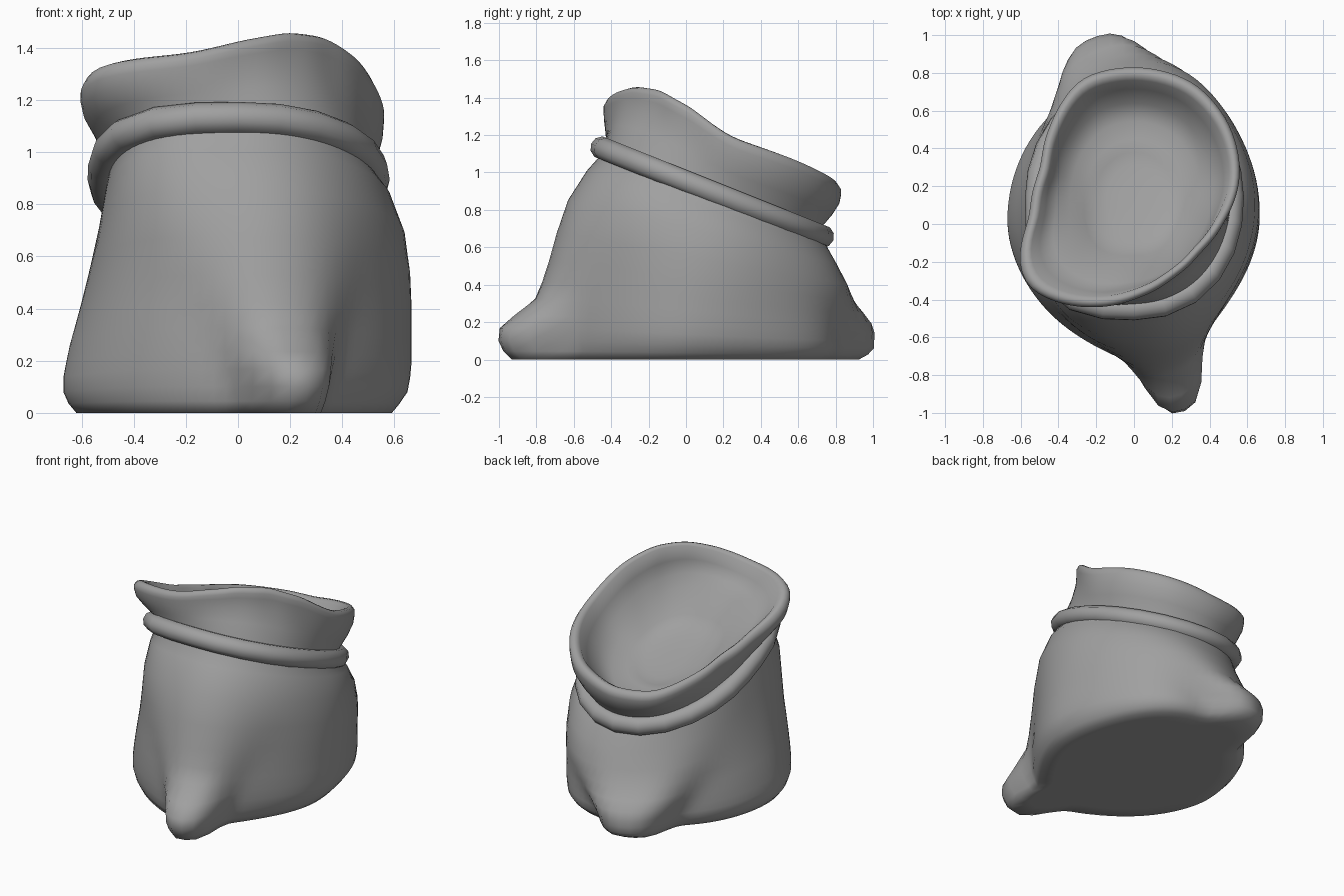
import bpy, bmesh, math
from mathutils import Vector

cube = bpy.data.objects.get("Cube")
if cube:
    bpy.data.objects.remove(cube, do_unlink=True)

SEG = 96
ANGLES = [2 * math.pi * i / SEG - math.pi for i in range(SEG)]
NECK_Y = 0.14

cloth = bpy.data.materials.new("grey cloth")
cloth.use_nodes = True
GREY = (0.35, 0.35, 0.35, 1)
cloth.diffuse_color = GREY
cloth.node_tree.nodes["Principled BSDF"].inputs["Base Color"].default_value = GREY


def neck_plane(y):
    """Height of the tilted plane where the sack is tied."""
    return 0.895 - 0.4 * (y - NECK_Y)


def lobe(a, centre, width, power):
    d = abs((a - centre + math.pi) % (2 * math.pi) - math.pi)
    return math.exp(-(d / width) ** power)


def outline(u, left, right, front, back, front_lobe=0, back_lobe=0):
    """Four joined quarter ovals with pinched corners front and back."""
    cy = NECK_Y * u
    spread = 1.2 * u * u
    pts = []
    for a in ANGLES:
        c, s = math.cos(a), math.sin(a)
        rx = right if c > 0 else left
        ry = back - cy if s > 0 else front + cy
        # Front quarters go from flat near the floor to full at the neck
        power = 2 if s > 0 else 1.8 + (0.4 if c > 0 else 1.2) * u * u
        r = (abs(c / rx) ** power + abs(s / ry) ** power) ** (-1 / power)
        skirt = 0.07 * lobe(a, -1.32, 0.4, 2) + 0.08 * lobe(a, 1.25, 0.5, 2)
        r += skirt * (1 - u ** 3)
        # Corners widen into soft ridges higher up
        r += front_lobe * lobe(a, -1.32 - 0.2 * u * u, 0.175 + spread, 3)
        r += back_lobe * lobe(a, 1.79, 0.23 + spread, 3)
        pts.append(Vector((r * c, cy + r * s, 0)))
    return pts


def smooth_outline(points, passes):
    """Resample a few outline points by angle around the neck centre."""
    keys = sorted((math.atan2(y - NECK_Y, x), math.hypot(x, y - NECK_Y), z)
                  for x, y, z in points)
    first, last = keys[0], keys[-1]
    turn = 2 * math.pi
    keys = [(last[0] - turn, *last[1:])] + keys + [(first[0] + turn, *first[1:])]
    vals = []
    for a in ANGLES:
        for p, q in zip(keys, keys[1:]):
            if p[0] <= a <= q[0]:
                t = (a - p[0]) / (q[0] - p[0])
                vals.append(Vector((p[1], p[2])).lerp(Vector((q[1], q[2])), t))
                break
    for _ in range(passes):
        vals = [(vals[i - 1] + vals[i] * 2 + vals[(i + 1) % SEG]) / 4 for i in range(SEG)]
    return [Vector((v.x * math.cos(a), NECK_Y + v.x * math.sin(a), v.y))
            for a, v in zip(ANGLES, vals)]


def loft(name, rings, closed=False):
    """Skin a stack of rings; cap the ends unless the stack loops."""
    bm = bmesh.new()
    rows = [[bm.verts.new(p) for p in ring] for ring in rings]
    pairs = list(zip(rows, rows[1:]))
    if closed:
        pairs.append((rows[-1], rows[0]))
    for low, high in pairs:
        n = len(low)
        for i in range(n):
            j = (i + 1) % n
            bm.faces.new((low[i], low[j], high[j], high[i]))
    if not closed:
        bm.faces.new(rows[0][::-1])
        bm.faces.new(rows[-1])
    bmesh.ops.recalc_face_normals(bm, faces=bm.faces)
    mesh = bpy.data.meshes.new(name)
    bm.to_mesh(mesh)
    bm.free()
    mesh.materials.append(cloth)
    obj = bpy.data.objects.new(name, mesh)
    bpy.context.collection.objects.link(obj)
    bpy.ops.object.select_all(action='DESELECT')
    obj.select_set(True)
    bpy.context.view_layer.objects.active = obj
    bpy.ops.object.shade_smooth_by_angle(angle=math.radians(80))


# Tied neck
neck = outline(1, 0.49, 0.51, 0.43, 0.71)
for p in neck:
    p.z = neck_plane(p.y)

# Bulging body: height share, left, right, front, back, front and back corner
BODY = [
    (0.00, .62, .59, .65, .71, .25, .20),
    (0.04, .65, .62, .67, .74, .275, .22),
    (0.09, .67, .65, .68, .76, .29, .23),
    (0.15, .67, .66, .68, .76, .28, .23),
    (0.21, .66, .665, .68, .76, .20, .23),
    (0.29, .645, .665, .67, .76, .09, .21),
    (0.37, .625, .665, .66, .76, .06, .16),
    (0.47, .60, .665, .64, .765, .045, .095),
    (0.60, .57, .66, .62, .77, .03, .05),
    (0.76, .535, .64, .585, .76, .015, .015),
    (0.90, .51, .59, .515, .735, 0, .005),
]
rings = []
for row in BODY:
    ring = outline(*row)
    for p, n in zip(ring, neck):
        p.z = row[0] * n.z
    rings.append(ring)
rings.append(neck)
rings.insert(0, [p * 0.85 for p in rings[0]])

# Flared mouth with a wavy lip
rim = smooth_outline([
    (.56, .25, 1.16), (.49, .55, 1.06), (.31, .75, .97), (0, .83, .90),
    (-.28, .77, .91), (-.43, .55, .98), (-.49, .3, 1.05), (-.55, .03, 1.13),
    (-.61, -.2, 1.23), (-.57, -.33, 1.30), (-.42, -.41, 1.33),
    (-.2, -.44, 1.35), (.02, -.39, 1.40), (.2, -.29, 1.43),
    (.35, -.15, 1.41), (.48, .02, 1.32),
], 3)


def between(t, bulge, lift=0, scale=1):
    """Ring part way from neck to rim, optionally drawn inward."""
    out = []
    for n, r in zip(neck, rim):
        flat = n.lerp(r, bulge)
        out.append(Vector((flat.x * scale, NECK_Y + (flat.y - NECK_Y) * scale,
                           n.lerp(r, t).z + lift)))
    return out


rings += [between(.2, .18), between(.45, .6), between(.7, .92),
          between(.9, 1), between(1, 1)]
rings += [between(1, 1, .025, .975), between(1, 1, .03, .94), between(1, 1, .015, .90)]

# Inner lining down to a shallow slanted floor
rings += [between(.75, .75, 0, .87), between(.45, .45, .01, .80),
          between(.2, .2, .02, .68)]
for scale, drop in ((.54, -.02), (.42, .01), (.3, .02), (.15, .025)):
    ring = []
    for n in neck:
        y = NECK_Y + (n.y - NECK_Y) * scale
        ring.append(Vector((n.x * scale, y, neck_plane(y) - drop)))
    rings.append(ring)
loft("sack", rings)

# Cord tied round the neck
SIDES, THICK = 10, 0.062
path = outline(1, 0.515, 0.52, 0.45, 0.73)[::4]
for p in path:
    p.z = neck_plane(p.y)
up = Vector((0, 0.4, 1)).normalized()
cord = []
for i, centre in enumerate(path):
    tangent = path[(i + 1) % len(path)] - path[i - 1]
    out = tangent.cross(up).normalized()
    cord.append([centre + THICK * (out * math.cos(b) + up * math.sin(b))
                 for b in (2 * math.pi * k / SIDES for k in range(SIDES))])
loft("neck_cord", cord, closed=True)
